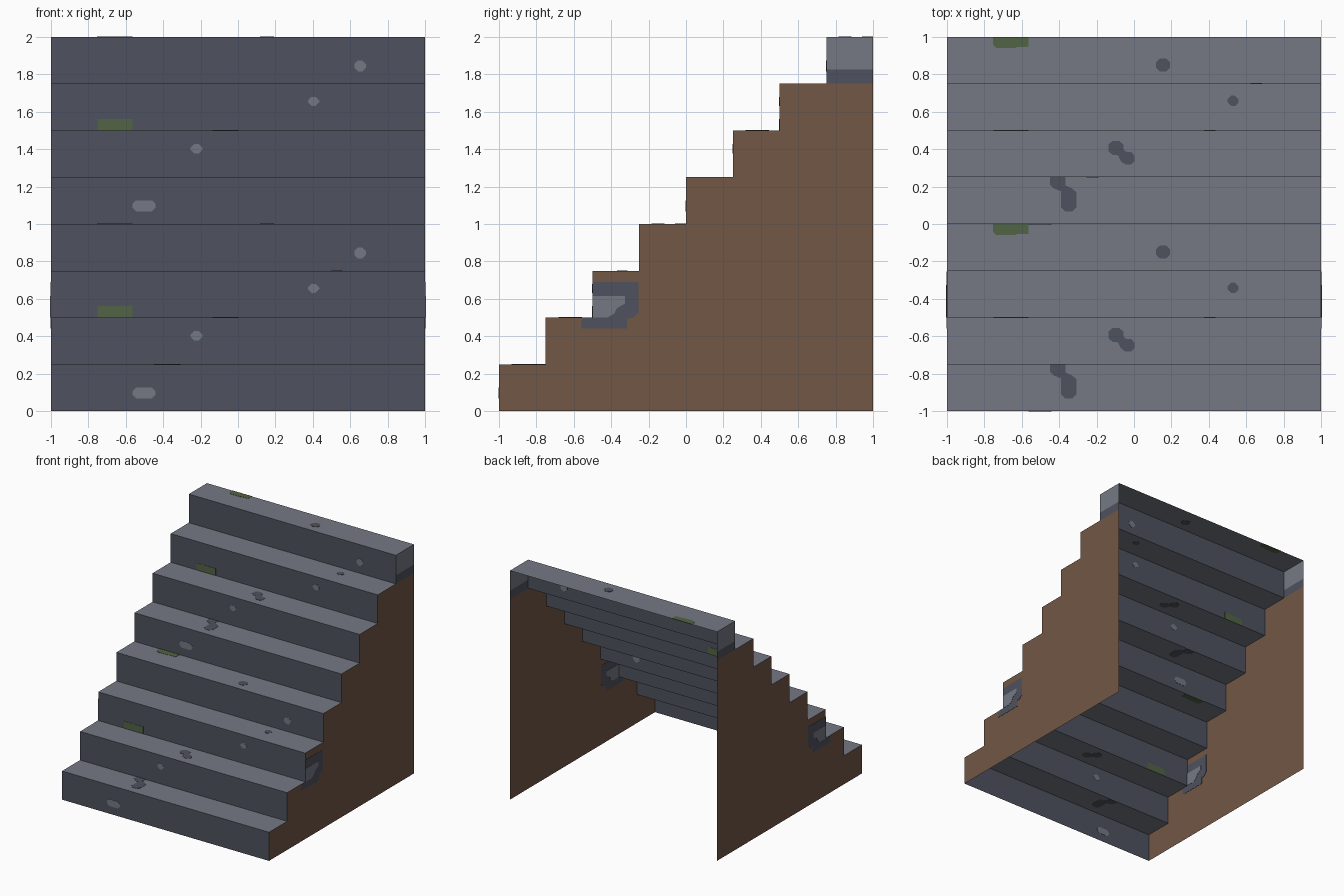
import bpy, bmesh, math
from mathutils import Vector

if "Cube" in bpy.data.objects:
    bpy.data.objects.remove(bpy.data.objects["Cube"])


def srgb(r, g, b):
    def f(c):
        c /= 255
        return c / 12.92 if c <= 0.04045 else ((c + 0.055) / 1.055) ** 2.4
    return (f(r), f(g), f(b), 1)


def mat(name, rgb):
    m = bpy.data.materials.new(name)
    m.diffuse_color = srgb(*rgb)
    m.use_nodes = True
    m.node_tree.nodes["Principled BSDF"].inputs["Base Color"].default_value = m.diffuse_color
    return m


LIGHT = mat("light_stone", (117, 121, 131))
DARK = mat("dark_stone", (78, 82, 94))
BROWN = mat("brown_earth", (114, 87, 70))
MOSS = mat("moss_green", (81, 100, 68))

N, S = 8, 0.25      # step count and step size
T = 0.002           # half thickness of painted plates


def sheet(name, polys, material, push=None):
    """Flat polygons; push = half-thickness vector turns them into thin plates."""
    bm = bmesh.new()
    for pts in polys:
        pts = [Vector(p) for p in pts]
        if push is None:
            bm.faces.new([bm.verts.new(p) for p in pts])
        else:
            d = Vector(push)
            a = [bm.verts.new(p + d) for p in pts]
            b = [bm.verts.new(p - d) for p in pts]
            bm.faces.new(a)
            bm.faces.new(b[::-1])
            for i in range(len(pts)):
                j = (i + 1) % len(pts)
                bm.faces.new((a[j], a[i], b[i], b[j]))
    if push is not None:
        bmesh.ops.recalc_face_normals(bm, faces=bm.faces)
    me = bpy.data.meshes.new(name)
    bm.to_mesh(me)
    bm.free()
    me.materials.append(material)
    ob = bpy.data.objects.new(name, me)
    bpy.context.collection.objects.link(ob)
    return ob


def chip(u0, u1, v0, v1, c=0.02):
    """Rectangle with cut corners."""
    return [(u0 + c, v0), (u1 - c, v0), (u1, v0 + c), (u1, v1 - c),
            (u1 - c, v1), (u0 + c, v1), (u0, v1 - c), (u0, v0 + c)]


# Painted marks per step of a four-step cycle; v is measured from the step's edge
riser_chips = [
    chip(-0.565, -0.44, 0.068, 0.126),
    chip(-0.253, -0.19, 0.127, 0.178),
    chip(0.373, 0.435, 0.132, 0.18),
    chip(0.622, 0.684, 0.065, 0.125),
]
tread_chips = [
    [[(-0.45, 0.25), (-0.45, 0.21), (-0.43, 0.19), (-0.39, 0.175), (-0.39, 0.09),
      (-0.37, 0.068), (-0.33, 0.068), (-0.308, 0.09), (-0.308, 0.17),
      (-0.33, 0.19), (-0.365, 0.205), (-0.365, 0.25)]],
    [[(-0.137, 0.14), (-0.115, 0.12), (-0.085, 0.117), (-0.07, 0.085), (-0.045, 0.067),
      (-0.015, 0.067), (0.003, 0.085), (0.003, 0.115), (-0.015, 0.135),
      (-0.045, 0.137), (-0.057, 0.15), (-0.057, 0.175), (-0.08, 0.195),
      (-0.115, 0.195), (-0.137, 0.175)]],
    [chip(0.5, 0.56, 0.13, 0.187)],
    [chip(0.117, 0.192, 0.065, 0.135)],
]

# Treads, risers and their marks
for i in range(N):
    y, z = -1 + S * i, S * i
    top = z + S
    sheet(f"riser_{i + 1}", [[(-1, y, z), (1, y, z), (1, y, top), (-1, y, top)]], DARK)
    sheet(f"tread_{i + 1}", [[(-1, y, top), (1, y, top), (1, y + S, top), (-1, y + S, top)]], LIGHT)
    k = i % 4
    sheet(f"riser_chip_{i + 1}", [[(u, y, z + v) for u, v in riser_chips[k]]], LIGHT, (0, T, 0))
    sheet(f"tread_chip_{i + 1}", [[(u, y + v, top) for u, v in p] for p in tread_chips[k]],
          DARK, (0, 0, T))
    if k == 2:
        sheet(f"riser_moss_{i + 1}", [[(-0.75, y, z), (-0.565, y, z), (-0.565, y, z + 0.062),
                                       (-0.75, y, z + 0.062)]], MOSS, (0, T, 0))
    if k == 3:
        e = y + S
        sheet(f"tread_moss_{i + 1}", [[(-0.755, e, top), (-0.755, e - 0.04, top),
                                       (-0.735, e - 0.06, top), (-0.64, e - 0.06, top),
                                       (-0.62, e - 0.053, top), (-0.565, e - 0.053, top),
                                       (-0.565, e, top)]], MOSS, (0, 0, T))

# Side walls: stepped brown outline, stone end on the top step, exposed stone patch
outline = [(-1, 0), (1, 0), (1, 1.75)]
for i in reversed(range(N - 1)):
    y, z = -1 + S * i, S * i
    if i < N - 2:
        outline.append((y + S, z + S))
    outline += [(y, z + S)]
patch = [(-0.56, 0.44), (-0.315, 0.44), (-0.315, 0.495), (-0.285, 0.497), (-0.255, 0.525),
         (-0.255, 0.69), (-0.5, 0.69), (-0.5, 0.5), (-0.56, 0.5)]
core = [(-0.5, 0.5), (-0.42, 0.5), (-0.385, 0.52), (-0.37, 0.55), (-0.325, 0.575),
        (-0.325, 0.615), (-0.5, 0.615)]
for side, sx in (("right", 1), ("left", -1)):
    def wall(pts):
        return [[(sx, y, z) for y, z in pts[::sx]]]
    sheet(side + "_wall", wall(outline), BROWN)
    sheet(side + "_end_base", wall([(0.75, 1.75), (1, 1.75), (1, 1.825), (0.75, 1.825)]), DARK)
    sheet(side + "_end_cap", wall([(0.75, 1.825), (1, 1.825), (1, 2), (0.75, 2)]), LIGHT)
    sheet(side + "_patch", wall(patch), DARK, (T, 0, 0))
    sheet(side + "_patch_core", wall(core), LIGHT, (2 * T, 0, 0))
